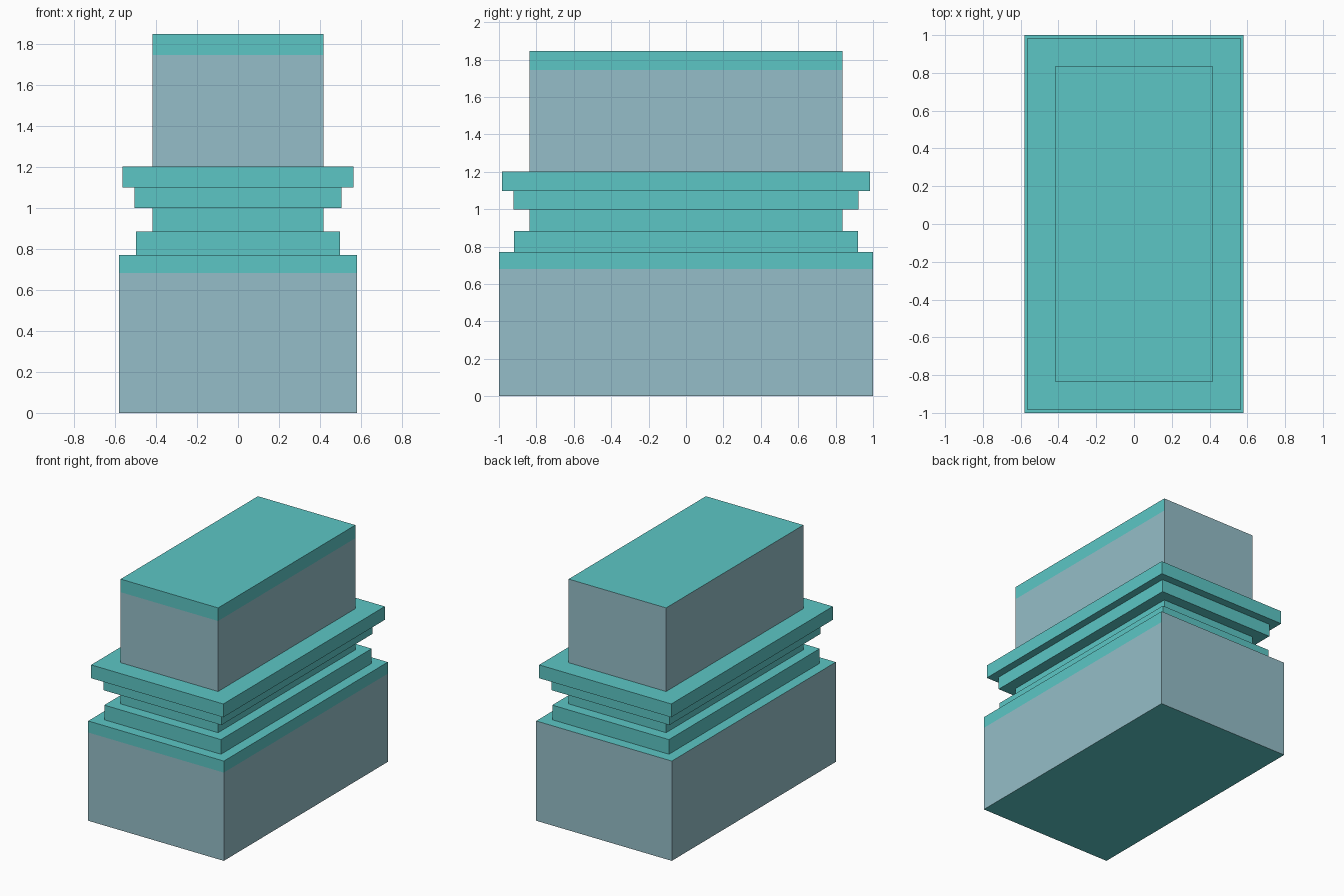
import bpy, bmesh

if "Cube" in bpy.data.objects:
    bpy.data.objects.remove(bpy.data.objects["Cube"])


def material(name, rgb):
    m = bpy.data.materials.new(name)
    m.diffuse_color = (*rgb, 1.0)
    m.use_nodes = True
    m.node_tree.nodes["Principled BSDF"].inputs["Base Color"].default_value = m.diffuse_color
    return m


teal = material("teal", (0.107, 0.565, 0.558))
grey = material("blue grey", (0.30, 0.515, 0.578))

# Stepped profile from bottom to top: half width x, half depth y, height
profile = [
    (0.579, 1.0, 0.0), (0.579, 1.0, 0.681), (0.579, 1.0, 0.77),   # base
    (0.498, 0.919, 0.77), (0.498, 0.919, 0.883),                  # lower step
    (0.416, 0.837, 0.883), (0.416, 0.837, 0.998),                 # neck
    (0.504, 0.922, 0.998), (0.504, 0.922, 1.098),                 # lower ledge
    (0.564, 0.985, 1.098), (0.564, 0.985, 1.201),                 # upper ledge
    (0.416, 0.837, 1.201), (0.416, 0.837, 1.745), (0.416, 0.837, 1.846),  # upper block
]

bm = bmesh.new()
rings = [[bm.verts.new((sx * x, sy * y, z))
          for sx, sy in ((-1, -1), (1, -1), (1, 1), (-1, 1))]
         for x, y, z in profile]
bm.faces.new(rings[0][::-1])
bm.faces.new(rings[-1])
for a, b in zip(rings, rings[1:]):
    for i in range(4):
        j = (i + 1) % 4
        bm.faces.new((a[i], a[j], b[j], b[i]))
bmesh.ops.recalc_face_normals(bm, faces=bm.faces)

# Grey walls on base and upper block; the teal rim runs only on front and right
for f in bm.faces:
    n, z = f.normal, f.calc_center_median().z
    if abs(n.z) < 0.5 and (z < 0.77 or z > 1.21):
        rim = 0.69 < z < 0.77 or z > 1.75
        front_or_right = n.y < -0.5 or n.x > 0.5
        f.material_index = 0 if rim and front_or_right else 1

mesh = bpy.data.meshes.new("stepped_block")
bm.to_mesh(mesh)
bm.free()
mesh.materials.append(teal)
mesh.materials.append(grey)
obj = bpy.data.objects.new("stepped_block", mesh)
bpy.context.collection.objects.link(obj)
